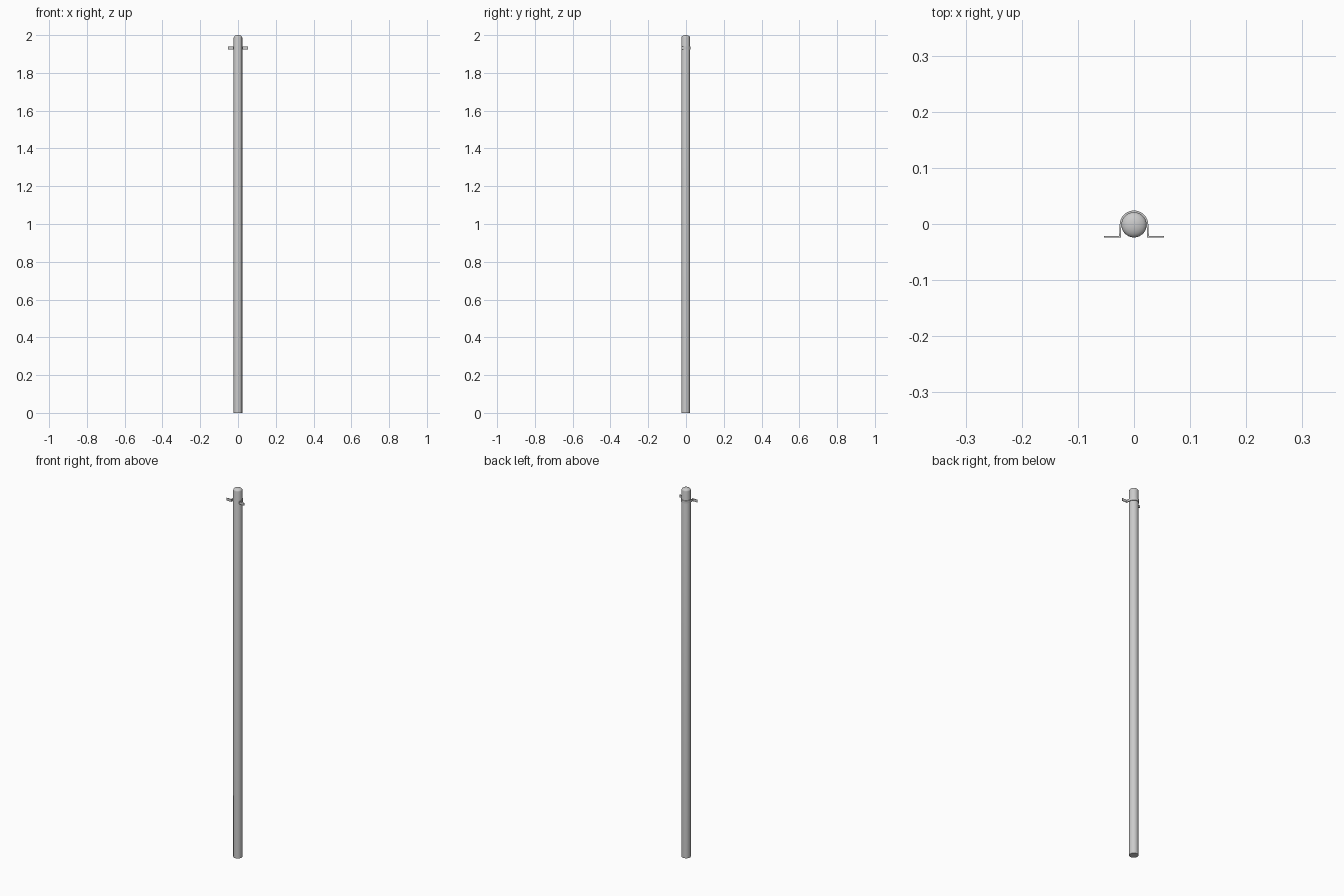
import bpy, bmesh, math

if "Cube" in bpy.data.objects:
    bpy.data.objects.remove(bpy.data.objects["Cube"])

R, CY, TOP = 0.0225, -0.0015, 2.0
DOME = 0.012


def make_object(name, bm):
    bmesh.ops.recalc_face_normals(bm, faces=bm.faces)
    me = bpy.data.meshes.new(name)
    bm.to_mesh(me)
    bm.free()
    ob = bpy.data.objects.new(name, me)
    bpy.context.collection.objects.link(ob)
    bpy.ops.object.select_all(action='DESELECT')
    ob.select_set(True)
    bpy.context.view_layer.objects.active = ob
    bpy.ops.object.shade_smooth_by_angle(angle=math.radians(35))
    return ob


# Pole: straight tube with flat bottom and softly domed top
SIDES = 32
profile = [(R, 0.0)]
for i in range(6):
    a = math.radians(90) * i / 6
    profile.append((R * math.cos(a), TOP - DOME + DOME * math.sin(a)))
bm = bmesh.new()
rings = []
for r, z in profile:
    rings.append([bm.verts.new((r * math.cos(2 * math.pi * k / SIDES),
                                CY + r * math.sin(2 * math.pi * k / SIDES), z))
                  for k in range(SIDES)])
for lo, hi in zip(rings, rings[1:]):
    for k in range(SIDES):
        n = (k + 1) % SIDES
        bm.faces.new((lo[k], lo[n], hi[n], hi[k]))
bm.faces.new(rings[0])
tip = bm.verts.new((0, CY, TOP))
for k in range(SIDES):
    bm.faces.new((rings[-1][k], rings[-1][(k + 1) % SIDES], tip))
make_object("pole", bm)

# Clamp: bent strap round the back of the pole with two front flanges
T, Z0, Z1 = 0.003, 1.925, 1.939
WALL = CY - R
ARC = 20


def strap_side(radius, flange_y):
    pts = [(0.0535, flange_y), (radius + 0.001, flange_y)]
    pts += [(radius * math.cos(math.pi * k / ARC), CY + radius * math.sin(math.pi * k / ARC))
            for k in range(ARC + 1)]
    return pts + [(-radius - 0.001, flange_y), (-0.0535, flange_y)]


outer = strap_side(R + T, WALL + T)
inner = strap_side(R, WALL)
bm = bmesh.new()
grid = [[bm.verts.new((x, y, z)) for x, y in side]
        for side, z in ((outer, Z0), (outer, Z1), (inner, Z1), (inner, Z0))]
for j in range(4):
    a, b = grid[j], grid[(j + 1) % 4]
    for k in range(len(outer) - 1):
        bm.faces.new((a[k], a[k + 1], b[k + 1], b[k]))
for end in (0, -1):
    bm.faces.new([g[end] for g in grid])
make_object("pole_clamp", bm)
